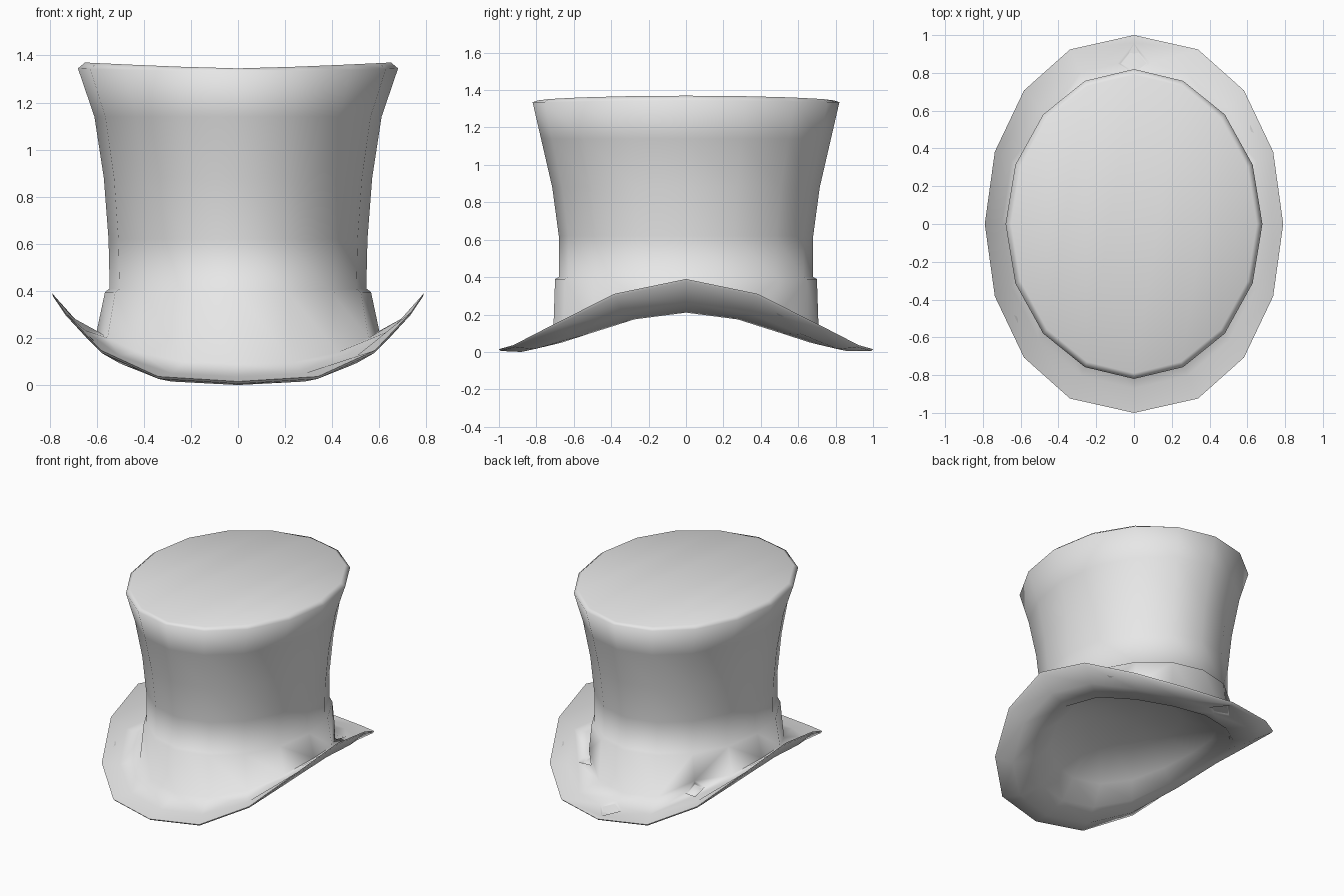
import bpy, bmesh, math

cube = bpy.data.objects.get("Cube")
if cube:
    bpy.data.objects.remove(cube, do_unlink=True)

SIDES = 16
BACK = SIDES // 4

felt = bpy.data.materials.new("pale_grey_felt")
felt.use_nodes = True
felt.diffuse_color = (0.8, 0.8, 0.8, 1)
felt.node_tree.nodes["Principled BSDF"].inputs["Base Color"].default_value = (0.8, 0.8, 0.8, 1)


def ring(bm, rx, ry, z_ends, z_sides, fullness=1.0, curl=3.0):
    """Oval ring whose height blends from the front/back to the raised sides."""
    verts = []
    for i in range(SIDES):
        a = 2 * math.pi * i / SIDES
        c, s = math.cos(a), math.sin(a)
        x = math.copysign(abs(c) ** fullness, c) * rx
        z = z_ends + (z_sides - z_ends) * abs(c) ** curl
        verts.append(bm.verts.new((x, s * ry, z)))
    return verts


def dent(bm, vert, size, depth):
    """Cut a vertex into a small diamond and sink it."""
    cut = bmesh.ops.bevel(bm, geom=[vert], offset=size, segments=1,
                          profile=0.5, affect='VERTICES')
    patch = [f for f in cut["faces"] if f.is_valid]
    bmesh.ops.inset_individual(bm, faces=patch, thickness=size * 0.15, depth=-depth)
    bmesh.ops.inset_individual(bm, faces=patch, thickness=size * 0.1, depth=0)


# Outline from the top edge, down the crown, round the brim and up into the dome
profile = [
    # flared crown
    (0.65, 0.79, 1.345, 1.37, 1.0, 1.3),
    (0.68, 0.82, 1.335, 1.345),
    (0.61, 0.775, 1.14, 1.14),
    (0.57, 0.715, 0.88, 0.88),
    (0.55, 0.68, 0.62, 0.62),
    (0.545, 0.68, 0.40, 0.41),
    # band
    (0.565, 0.70, 0.39, 0.395),
    (0.60, 0.71, 0.09, 0.23),
    # curled brim, top then underside
    (0.70, 0.87, 0.035, 0.285, 0.95),
    (0.79, 1.00, 0.015, 0.39, 0.88),
    (0.785, 0.99, 0.005, 0.375, 0.88),
    (0.70, 0.88, 0.0, 0.262, 0.95),
    (0.58, 0.72, 0.04, 0.21),
    # shallow dome inside
    (0.49, 0.61, 0.16, 0.26),
    (0.28, 0.35, 0.28, 0.31),
]
BASE, BRIM_TOP, BRIM_UNDER = 7, 8, 11

bm = bmesh.new()
rings = [ring(bm, *p) for p in profile]
for a, b in zip(rings, rings[1:]):
    for i in range(SIDES):
        j = (i + 1) % SIDES
        bm.faces.new((a[i], b[i], b[j], a[j]))

# Saddle top made of strips running front to back
top = rings[0]
for i in range(SIDES // 2):
    strip = [top[i], top[i + 1], top[-i - 1], top[-i]]
    bm.faces.new(list(dict.fromkeys(strip)))

# Dome centre
dome = bm.faces.new(rings[-1][::-1])
centre = bmesh.ops.poke(bm, faces=[dome])["verts"][0]
centre.co.z += 0.02

# Small dents: two at the foot of the band, one through the back of the brim
for side in (BACK - 2, BACK + 2):
    dent(bm, rings[BASE][side], 0.07, 0.03)
for level in (BRIM_TOP, BRIM_UNDER):
    dent(bm, rings[level][BACK], 0.09, 0.012)

mesh = bpy.data.meshes.new("hat_body")
bm.to_mesh(mesh)
bm.free()
mesh.materials.append(felt)
mesh.shade_smooth()
mesh.set_sharp_from_angle(angle=math.radians(100))
bpy.context.collection.objects.link(bpy.data.objects.new("hat_body", mesh))
